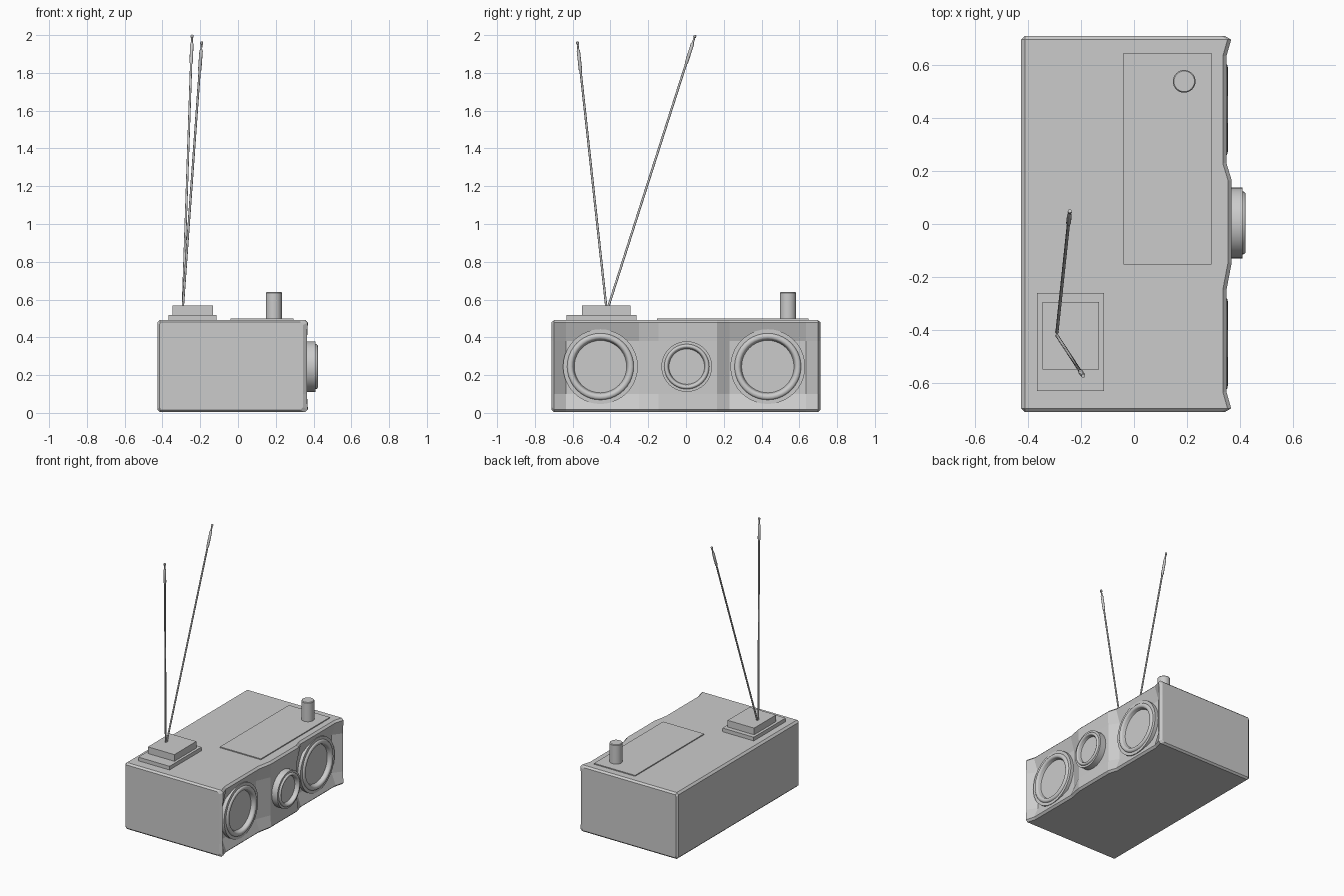
import bpy, bmesh, math
from mathutils import Vector, Matrix

if "Cube" in bpy.data.objects:
    bpy.data.objects.remove(bpy.data.objects["Cube"])


def finish(name, bm, smooth=False):
    bmesh.ops.recalc_face_normals(bm, faces=bm.faces)
    me = bpy.data.meshes.new(name)
    bm.to_mesh(me)
    bm.free()
    ob = bpy.data.objects.new(name, me)
    bpy.context.collection.objects.link(ob)
    if smooth:
        bpy.ops.object.select_all(action='DESELECT')
        bpy.context.view_layer.objects.active = ob
        ob.select_set(True)
        bpy.ops.object.shade_smooth_by_angle(angle=math.radians(35))
    return ob


def box(name, x0, x1, y0, y1, z0, z1):
    bm = bmesh.new()
    bmesh.ops.create_cube(bm, size=1)
    for v in bm.verts:
        v.co = Vector(((x0 + x1) / 2 + v.co.x * (x1 - x0),
                       (y0 + y1) / 2 + v.co.y * (y1 - y0),
                       (z0 + z1) / 2 + v.co.z * (z1 - z0)))
    return finish(name, bm)


def lathe(name, profile, origin, axis, sides=32):
    """Revolve (distance along axis, radius) pairs; both ends are capped."""
    bm = bmesh.new()
    rot = Vector(axis).to_track_quat('Z', 'Y').to_matrix()
    rings = []
    for d, r in profile:
        rings.append([bm.verts.new(Vector(origin) + rot @ Vector(
            (r * math.cos(2 * math.pi * i / sides), r * math.sin(2 * math.pi * i / sides), d)))
            for i in range(sides)])
    for a, b in zip(rings, rings[1:]):
        for i in range(sides):
            j = (i + 1) % sides
            bm.faces.new((a[i], a[j], b[j], b[i]))
    bm.faces.new(rings[0])
    bm.faces.new(rings[-1])
    return finish(name, bm, True)


# Cabinet: sections lofted along y, with a hollowed and flared speaker front
def section(bm, y, edge, mid, inset=0.0):
    c, i, top = 0.014, inset, 0.492
    pts = [(-0.427 + c, 0.004 + i), (edge - c, 0.004 + i), (edge, 0.018 + i),
           (mid, 0.10), (mid, 0.38), (edge, top - c - i), (edge - c, top - i),
           (-0.427 + c, top - i), (-0.427 + i, top - c - i), (-0.427 + i, 0.018 + i)]
    return [bm.verts.new((x, y, z)) for x, z in pts]


bm = bmesh.new()
columns = [(-0.711, 0.345, 0.345, 0.012), (-0.698, 0.368, 0.364, 0), (-0.635, 0.35, 0.315, 0),
           (-0.25, 0.35, 0.32, 0), (-0.145, 0.37, 0.365, 0), (0.165, 0.37, 0.365, 0),
           (0.23, 0.35, 0.32, 0), (0.635, 0.35, 0.315, 0), (0.698, 0.368, 0.364, 0),
           (0.711, 0.345, 0.345, 0.012)]
loops = [section(bm, *c) for c in columns]
for a, b in zip(loops, loops[1:]):
    for i in range(len(a)):
        j = (i + 1) % len(a)
        bm.faces.new((a[i], a[j], b[j], b[i]))
bm.faces.new(loops[0])
bm.faces.new(loops[-1])
finish("cabinet", bm)


# Speakers: flange, rounded rim and sunken cone
def speaker(name, y, r, back, front):
    prof = [(back, r), (front - 0.012, r), (front - 0.012, r * 0.90)]
    for k in range(7):
        t = math.pi * k / 6
        prof.append((front - 0.012 + 0.012 * math.sin(t), r * (0.81 + 0.08 * math.cos(t))))
    prof += [(front - 0.03, r * 0.70), (front - 0.03, r * 0.62)]
    lathe(name, prof, (0, y, 0.245), (1, 0, 0), 40)


speaker("speaker_left", -0.453, 0.198, 0.29, 0.355)
speaker("speaker_right", 0.433, 0.198, 0.29, 0.355)
speaker("speaker_middle", 0.004, 0.134, 0.34, 0.423)

# Top panel with volume knob
box("top_panel", -0.04, 0.293, -0.153, 0.648, 0.48, 0.499)
lathe("knob", [(0, 0.043), (0.145, 0.043), (0.15, 0.039)], (0.19, 0.54, 0.49), (0, 0, 1))

# Stepped aerial base
box("aerial_plate", -0.367, -0.113, -0.633, -0.262, 0.48, 0.519)
box("aerial_block", -0.347, -0.132, -0.55, -0.295, 0.51, 0.568)

# Telescopic aerials with thicker tips
for name, base, tip in (("aerial_long", (-0.292, -0.412, 0.56), (-0.243, 0.049, 2.0)),
                        ("aerial_short", (-0.292, -0.422, 0.56), (-0.192, -0.575, 1.965))):
    d = Vector(tip) - Vector(base)
    n = d.length
    lathe(name, [(0, 0.006), (n - 0.16, 0.006), (n - 0.15, 0.009), (n - 0.05, 0.009),
                 (n - 0.04, 0.005), (n - 0.015, 0.005), (n - 0.012, 0.008), (n, 0.007)],
          base, d, 12)
